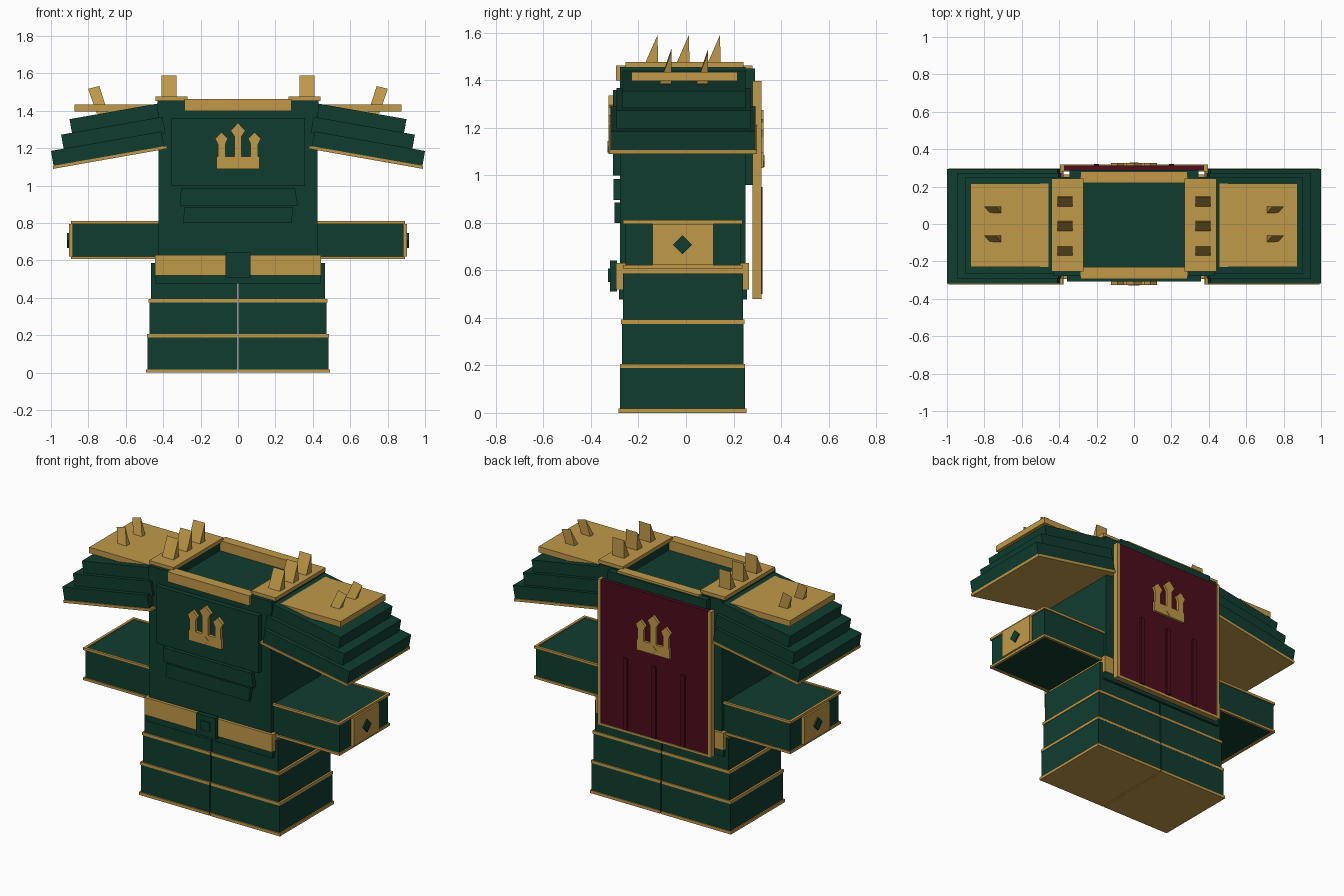
import bpy, math

if "Cube" in bpy.data.objects:
    bpy.data.objects.remove(bpy.data.objects["Cube"])


def material(name, rgb):
    m = bpy.data.materials.new(name)
    m.diffuse_color = (*rgb, 1)
    m.use_nodes = True
    m.node_tree.nodes["Principled BSDF"].inputs["Base Color"].default_value = m.diffuse_color
    return m


GREEN = material("dark green", (0.005, 0.046, 0.029))
GOLD = material("gold", (0.53, 0.32, 0.066))
MAROON = material("maroon", (0.075, 0.004, 0.012))


def prism(name, pts, axis, lo, hi, mat):
    """Extrude a 2D outline along x or y; outline is (y,z) or (x,z)."""
    def at(p, d):
        return (d, p[0], p[1]) if axis == 'x' else (p[0], d, p[1])
    n = len(pts)
    verts = [at(p, lo) for p in pts] + [at(p, hi) for p in pts]
    faces = [list(range(n))[::-1], list(range(n, 2 * n))]
    faces += [[i, (i + 1) % n, n + (i + 1) % n, n + i] for i in range(n)]
    area = sum(pts[i][0] * pts[(i + 1) % n][1] - pts[(i + 1) % n][0] * pts[i][1] for i in range(n))
    if (area > 0) == (axis == 'y'):
        faces = [f[::-1] for f in faces]
    me = bpy.data.meshes.new(name)
    me.from_pydata(verts, [], faces)
    me.materials.append(mat)
    ob = bpy.data.objects.new(name, me)
    bpy.context.collection.objects.link(ob)
    return ob


def box(name, x, y, z, mat):
    return prism(name, [(x[0], z[0]), (x[1], z[0]), (x[1], z[1]), (x[0], z[1])], 'y', y[0], y[1], mat)


def mirror(ob):
    ob.modifiers.new("mirror", 'MIRROR').use_axis[0] = True
    return ob


def rim(name, x, y, z, t, mat):
    """Thin strips around the front, back and outer edges of a block."""
    mirror(box(name + "_front", x, (y[0], y[0] + t), z, mat))
    mirror(box(name + "_back", x, (y[1] - t, y[1]), z, mat))
    mirror(box(name + "_end", (x[1] - t, x[1]), (y[0] + t, y[1] - t), z, mat))


def crest(name, z, y):
    """Three pronged ornament with pointed tips."""
    box(name + "_base", (-.115, .115), y, (z, z + .065), GOLD)
    for i, (x, h, w) in enumerate([(-.088, .195, .034), (0, .245, .04), (.088, .195, .034)]):
        pts = [(x - .02, z + .06), (x + .02, z + .06), (x + .02, h + z - w - .03), (x + w, h + z - w),
               (x, h + z), (x - w, h + z - w), (x - .02, h + z - w - .03)]
        prism(f"{name}_prong_{i}", pts, 'y', y[0], y[1], GOLD)
    s = .025
    prism(name + "_diamond", [(0, z + .03 - s), (s, z + .03), (0, z + .03 + s), (-s, z + .03)],
          'y', y[0] - .003, y[1] + .003, GOLD)


# torso with raised shoulder straps and collar
box("torso", (-.425, .425), (-.277, .25), (.5, 1.40), GREEN)
mirror(box("shoulder_strap", (.28, .43), (-.277, .25), (1.39, 1.456), GREEN))
box("collar_front", (-.285, .285), (-.295, -.23), (1.40, 1.463), GOLD)
box("collar_back", (-.285, .285), (.22, .28), (1.40, 1.463), GOLD)
mirror(box("shoulder_bar", (.27, .44), (-.255, .243), (1.453, 1.477), GOLD))

# chest, abdomen and back plates
box("chest_plate", (-.357, .357), (-.308, -.27), (1.0, 1.36), GREEN)
prism("upper_abdomen_plate", [(-.31, .895), (.32, .895), (.305, .985), (-.305, .985)], 'y', -.305, -.27, GREEN)
prism("lower_abdomen_plate", [(-.295, .80), (.285, .80), (.295, .885), (-.285, .885)], 'y', -.30, -.27, GREEN)
box("back_plate", (-.345, .345), (.24, .28), (.96, 1.34), GREEN)
box("upper_back_plate", (-.345, .345), (.24, .29), (1.34, 1.45), GREEN)
crest("front_crest", 1.09, (-.327, -.305))

# shoulder spikes: wedges leaning to the back
for i, y in enumerate((-.12, .012, .143)):
    mirror(prism(f"shoulder_spike_{i}", [(y - .055, 1.465), (y + .003, 1.465), (y, 1.59)], 'x', .33, .41, GOLD))

# stacked sloping shoulder guards: outer lower corner, half depth limits
a = math.radians(10)
dx, dz, nx, nz = math.cos(a), math.sin(a), math.sin(a), math.cos(a)


def slope(name, x, z, length, thick, y, mat):
    inner = (x - length * dx, z + length * dz)
    up = (thick * nx, thick * nz)
    pts = [inner, (x, z), (x + up[0], z + up[1]), (inner[0] + up[0], inner[1] + up[1])]
    mirror(prism(name, pts, 'y', y[0], y[1], mat))


slope("guard_trim", .988, 1.090, .62, .016, (-.323, .298), GOLD)
slope("guard_lower", .985, 1.100, .60, .087, (-.318, .293), GREEN)
slope("guard_middle", .93, 1.184, .55, .09, (-.292, .272), GREEN)
slope("guard_upper", .885, 1.267, .51, .09, (-.267, .25), GREEN)
mirror(box("guard_top_plate", (.44, .875), (-.23, .217), (1.397, 1.434), GOLD))

# outward leaning spikes on the guard plates
for i, y in enumerate((-.062, .093)):
    sp = prism(f"guard_spike_{i}", [(y - .05, 1.385), (y, 1.385), (y, 1.525)], 'x', .695, .755, GOLD)
    for v in sp.data.vertices:
        lean = (v.co.z - 1.385) * .33
        v.co.z -= (v.co.x - .725) * .25 if v.co.z > 1.4 else 0
        v.co.x += lean
    mirror(sp)

# sleeves with gold rims, cuff plate and diamond
mirror(box("sleeve", (.40, .885), (-.255, .23), (.613, .805), GREEN))
rim("sleeve_top_rim", (.42, .893), (-.265, .237), (.796, .811), .016, GOLD)
rim("sleeve_bottom_rim", (.42, .893), (-.265, .237), (.607, .622), .016, GOLD)
mirror(box("cuff_plate", (.88, .904), (-.14, .115), (.622, .796), GOLD))
mirror(prism("cuff_diamond", [(-.015, .667), (.025, .707), (-.015, .747), (-.055, .707)], 'x', .90, .913, GREEN))

# belt, buckle and hip block
box("belt", (-.445, .445), (-.295, .265), (.52, .63), GOLD)
box("hip_block", (-.44, .44), (-.283, .257), (.477, .52), GREEN)
box("buckle", (-.068, .068), (-.32, -.29), (.51, .642), GREEN)
box("buckle_center", (-.03, .03), (-.328, -.32), (.55, .607), GREEN)

# tiered skirt halves with gold trims
tiers = [("upper", .465, (-.265, .24), (.385, .587), .478),
         ("middle", .474, (-.27, .243), (.198, .385), .486),
         ("lower", .483, (-.277, .248), (.01, .198), .491)]
for name, x, y, z, tx in tiers:
    mirror(box(f"leg_{name}", (.003, x), y, z, GREEN))
    mirror(box(f"leg_{name}_trim", (.003, tx), (y[0] - .008, y[1] + .006),
               (z[0] - .01, z[0] + .008), GOLD))

# cape with gold border, folds and crest
box("cape", (-.378, .378), (.285, .312), (.495, 1.395), MAROON)
mirror(box("cape_side_border", (.375, .395), (.28, .317), (.48, 1.397), GOLD))
box("cape_bottom_border", (-.378, .378), (.28, .317), (.48, .495), GOLD)
for i, x in enumerate((-.2, 0, .2)):
    box(f"cape_fold_{i}", (x - .014, x + .014), (.31, .322), (.50, .95), MAROON)
crest("cape_crest", 1.03, (.31, .327))
